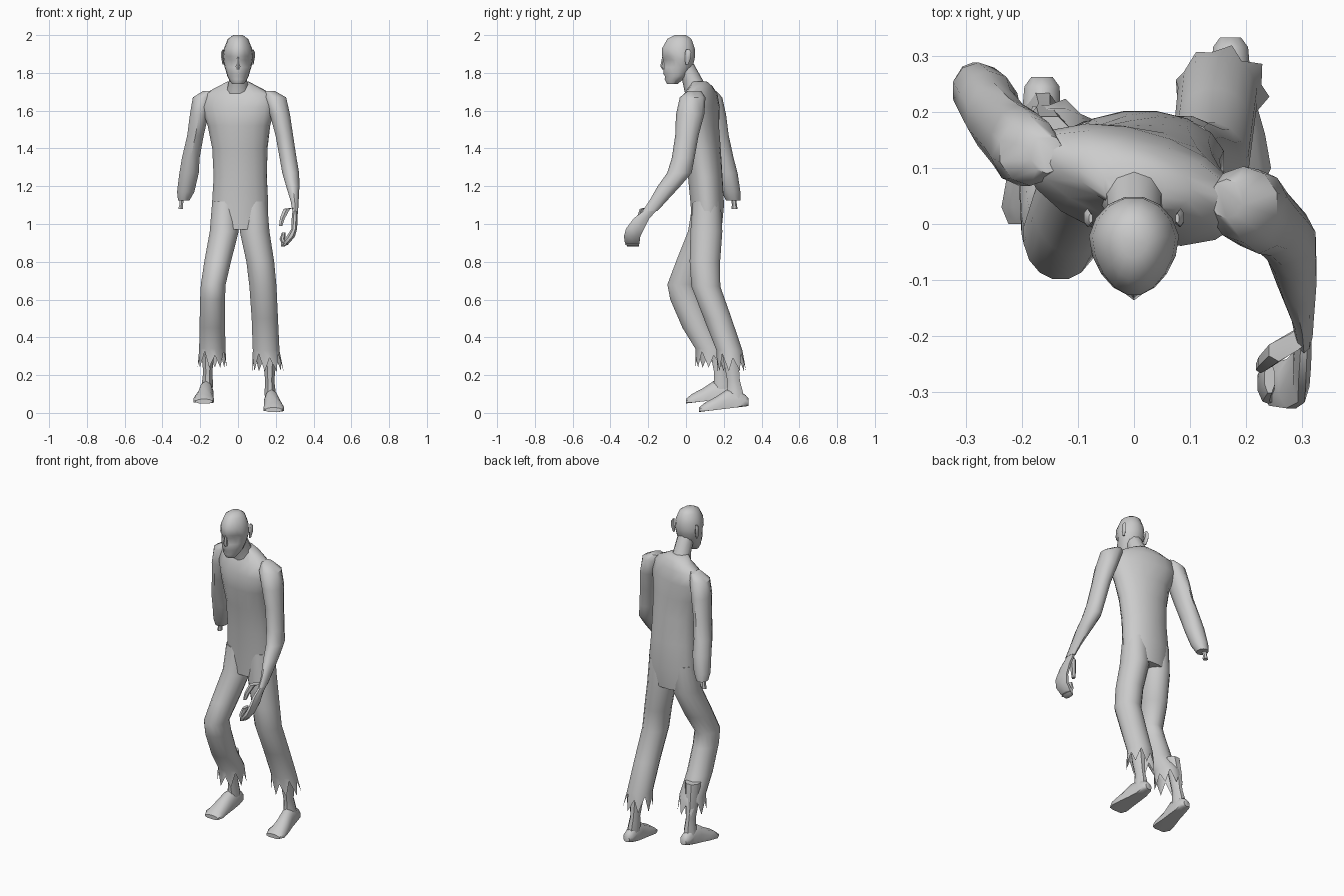
import bpy, bmesh
from math import sin, cos, pi, radians
from mathutils import Vector, Matrix


def loft(name, rings, n=12, yaws=None, axis='z', cap_end=True, ragged=False, shape=None):
    """Skin elliptical rings (x, y, z, r1, r2); axis gives the plane normal of each ring."""
    bm = bmesh.new()
    loops = []
    for k, (x, y, z, r1, r2) in enumerate(rings):
        yaw = Matrix.Rotation(radians(yaws[k]) if yaws else 0, 3, 'Z')
        loop = []
        for i in range(n):
            a = 2 * pi * (i + 0.5) / n
            u, w = r1 * cos(a), r2 * sin(a)
            off = Vector((u, w, 0)) if axis == 'z' else Vector((u, 0, w))
            loop.append(bm.verts.new(Vector((x, y, z)) + yaw @ off))
        loops.append(loop)
    if ragged:  # pull every other hem vertex up to leave torn points
        for i in range(0, n, 2):
            loops[-1][i].co = loops[-1][i].co.lerp(loops[-2][i].co, 0.85 if i % 4 else 0.65)
    for a, b in zip(loops, loops[1:]):
        for i in range(n):
            j = (i + 1) % n
            bm.faces.new((a[i], a[j], b[j], b[i]))
    bm.faces.new(loops[0])
    if cap_end:
        bm.faces.new(loops[-1])
    if shape:
        for v in bm.verts:
            shape(v.co)
    bmesh.ops.recalc_face_normals(bm, faces=bm.faces)
    me = bpy.data.meshes.new(name)
    bm.to_mesh(me)
    bm.free()
    ob = bpy.data.objects.new(name, me)
    bpy.context.collection.objects.link(ob)
    return ob


# Torso, twisted so the left shoulder leads
loft("torso", [
    (.008, .11, .97, .145, .08), (.011, .113, 1.1, .152, .09), (.012, .102, 1.25, .143, .092),
    (.01, .088, 1.4, .148, .095), (.005, .072, 1.52, .168, .1), (0, .07, 1.62, .2, .098),
    (0, .078, 1.69, .185, .075), (0, .08, 1.73, .105, .055), (0, .065, 1.755, .055, .045)],
    n=16, yaws=[0, 0, -2, -7, -11, -16, -16, -16, -10])

# Neck leaning forward
loft("neck", [(0, .06, 1.69, .065, .065), (0, .035, 1.76, .05, .055), (0, -.01, 1.85, .048, .05)], n=10)


# Head: rings from front/back depth, narrowed towards the face, with eye sockets
def face(co):
    t = max(0, (-co.y - .02) / .11)
    co.x *= 1 - .22 * t
    if .86 < co.z < 0:
        return
    if 1.85 < co.z < 1.88 and co.y < -.07 and .015 < abs(co.x) < .06:
        co.y += .016


profile = [(2.0, -.06, .0, .025), (1.98, -.1, .03, .055), (1.93, -.128, .048, .076),
           (1.888, -.128, .05, .082), (1.868, -.12, .046, .08), (1.83, -.118, .036, .073),
           (1.797, -.122, .015, .064), (1.782, -.112, .005, .06), (1.765, -.114, -.015, .052),
           (1.74, -.1, -.045, .034)]
loft("head", [(0, (f + b) / 2, z, r, (b - f) / 2) for z, f, b, r in profile], n=16, shape=face)
loft("nose", [(0, -.112, 1.885, .008, .014), (0, -.118, 1.835, .014, .018), (0, -.112, 1.818, .013, .014)], n=6)
for side in (-1, 1):
    loft("ear", [(side * .078, .005, 1.845, .005, .008), (side * .082, .01, 1.88, .008, .016),
                 (side * .083, .012, 1.91, .007, .016), (side * .077, .01, 1.925, .004, .009)], n=6)

# Left arm reaching forward, running into the curled hand
loft("left_arm", [
    (.165, .045, 1.705, .03, .035), (.195, .035, 1.67, .063, .068), (.222, .022, 1.58, .056, .075),
    (.245, .005, 1.47, .049, .062), (.265, -.015, 1.35, .047, .06), (.279, -.035, 1.27, .047, .065),
    (.29, -.09, 1.2, .037, .06), (.3, -.15, 1.12, .022, .046), (.303, -.19, 1.07, .016, .04)], n=10)
loft("left_hand", [
    (.303, -.185, 1.075, .015, .035), (.3, -.235, 1.03, .017, .045), (.298, -.27, .975, .016, .052),
    (.28, -.285, .935, .024, .047), (.25, -.285, .9, .025, .042), (.236, -.28, .88, .01, .032)], n=8)
loft("left_fingertips", [(.25, -.285, .89, .018, .04), (.235, -.283, .92, .016, .036),
                         (.242, -.275, .955, .01, .028)], n=8)
loft("left_thumb", [(.292, -.205, 1.085, .014, .02), (.258, -.225, 1.08, .02, .02),
                    (.235, -.245, 1.03, .015, .016), (.226, -.255, .99, .01, .011)], n=6)

# Right arm hanging back and ending in a stump with bare bone
loft("right_arm", [
    (-.155, .125, 1.705, .03, .035), (-.185, .13, 1.67, .057, .062), (-.205, .14, 1.58, .052, .072),
    (-.225, .16, 1.47, .046, .066), (-.25, .19, 1.35, .049, .062), (-.259, .215, 1.27, .054, .058),
    (-.277, .238, 1.17, .048, .05), (-.287, .25, 1.125, .032, .038)], n=10)
loft("arm_bone", [(-.296, .25, 1.15, .013, .015), (-.3, .256, 1.105, .011, .013),
                  (-.303, .257, 1.08, .015, .016)], n=6)

# Torn trouser legs with open ragged hems
loft("left_trouser_leg", [
    (.085, .11, 1.12, .07, .075), (.088, .108, .96, .08, .086), (.118, .1, .8, .075, .082),
    (.132, .105, .67, .073, .078), (.142, .168, .5, .071, .075), (.149, .23, .33, .072, .07),
    (.158, .242, .22, .085, .078)], n=16, cap_end=False, ragged=True)
loft("right_trouser_leg", [
    (-.068, .11, 1.12, .07, .075), (-.073, .097, .96, .078, .088), (-.108, .035, .8, .072, .09),
    (-.131, -.02, .68, .067, .08), (-.135, .0, .6, .067, .085), (-.136, .06, .45, .069, .08),
    (-.136, .128, .34, .071, .08), (-.137, .137, .24, .078, .088)], n=16, cap_end=False, ragged=True)

# Bare shins and feet; the right pair mirrors the left, set further forward and raised
for name, s, dx, dy, dz in (("left", 1, 0, 0, 0), ("right", -1, .008, -.07, .045)):
    def place(rings):
        return [(s * x + dx, y + dy, z + dz, a, b) for x, y, z, a, b in rings]
    loft(name + "_shin", place([
        (.16, .22, .38, .045, .045), (.168, .24, .26, .036, .042), (.168, .252, .17, .026, .036),
        (.17, .26, .11, .032, .045), (.175, .262, .06, .034, .05)]), n=8)

    def sole(co, dz=dz, dy=dy):  # flatten the underside, rising slightly to the heel
        ground = dz + .005 + max(0, (co.y - dy - .07) * .12)
        co.z = max(co.z, ground)
    loft(name + "_foot", place([
        (.188, .07, .015, .046, .014), (.19, .1, .02, .057, .034), (.186, .16, .03, .05, .056),
        (.178, .215, .045, .042, .078), (.173, .27, .05, .036, .075), (.172, .315, .055, .033, .04),
        (.172, .332, .055, .02, .02)]), n=10, axis='y', shape=sole)

# Smooth shading with crisp creases
bpy.ops.object.select_all(action='SELECT')
bpy.context.view_layer.objects.active = bpy.context.selected_objects[0]
bpy.ops.object.shade_smooth_by_angle(angle=radians(45))
